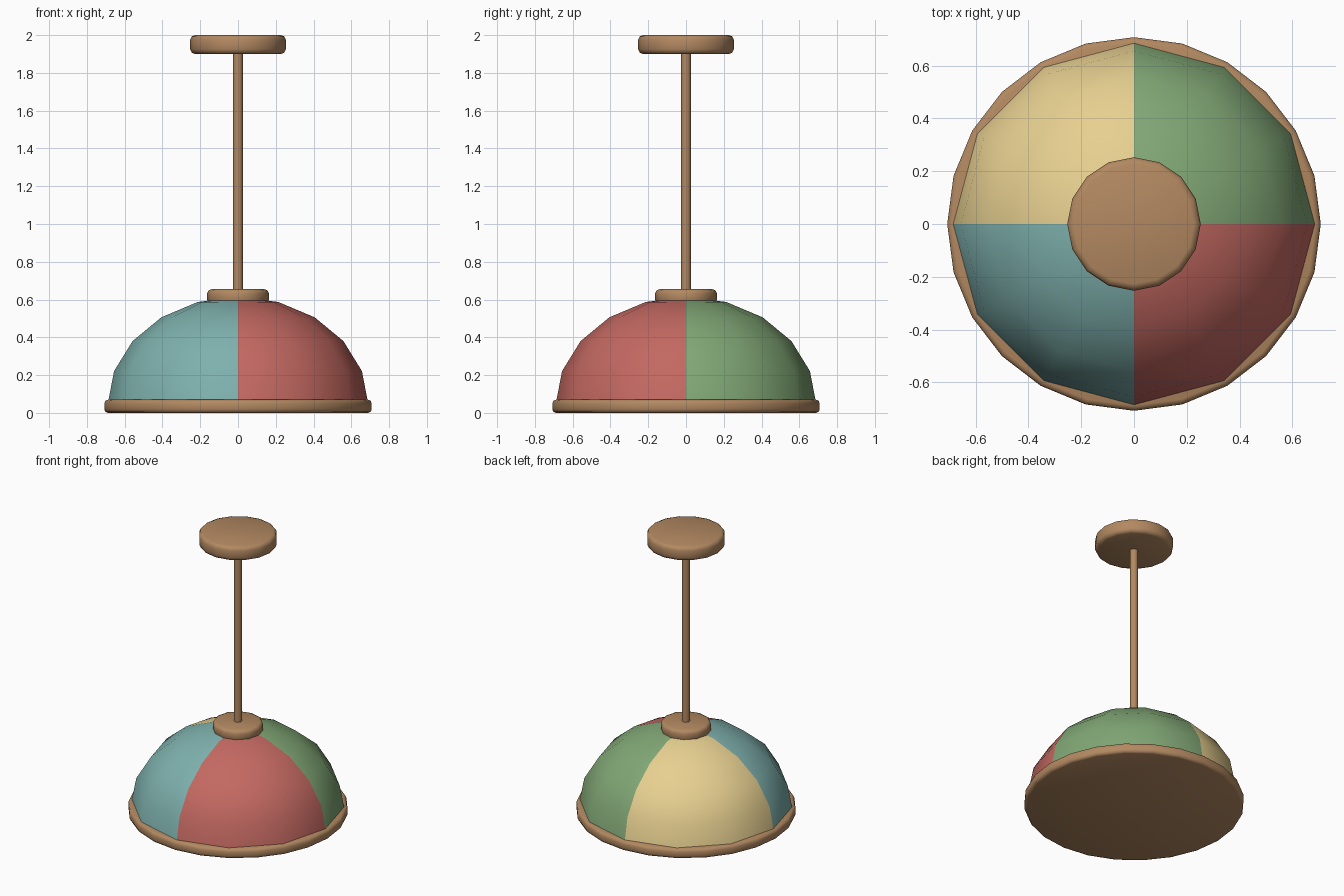
import bpy
import bmesh
import math

if "Cube" in bpy.data.objects:
    bpy.data.objects.remove(bpy.data.objects["Cube"])


def material(name, rgb):
    m = bpy.data.materials.new(name)
    m.diffuse_color = (*rgb, 1)
    m.use_nodes = True
    m.node_tree.nodes["Principled BSDF"].inputs["Base Color"].default_value = m.diffuse_color
    return m


bronze = material("bronze", (0.45, 0.25, 0.12))
glass = [
    material("green_glass", (0.22, 0.39, 0.18)),
    material("yellow_glass", (0.80, 0.63, 0.28)),
    material("teal_glass", (0.21, 0.44, 0.42)),
    material("red_glass", (0.55, 0.14, 0.12)),
]


def disc(name, sides, radius, z0, z1, bevel=0):
    """Upright bronze cylinder with optionally rounded rims."""
    bpy.ops.mesh.primitive_cylinder_add(
        vertices=sides, radius=radius, depth=z1 - z0, location=(0, 0, (z0 + z1) / 2))
    ob = bpy.context.object
    ob.name = name
    ob.data.materials.append(bronze)
    if bevel:
        mod = ob.modifiers.new("rounded_edges", 'BEVEL')
        mod.width = bevel
        mod.segments = 2
        mod.limit_method = 'ANGLE'
        mod.angle_limit = math.radians(60)
        bpy.ops.object.modifier_apply(modifier=mod.name)
    bpy.ops.object.shade_smooth_by_angle(angle=math.radians(50))
    return ob


# Metal parts, bottom to top
disc("shade_rim", 24, 0.708, 0.0, 0.07, 0.02)
disc("shade_collar", 12, 0.163, 0.575, 0.655, 0.022)
disc("hanging_rod", 12, 0.026, 0.62, 1.92)
disc("ceiling_canopy", 16, 0.253, 1.9, 2.0, 0.025)

# Flattened half-sphere shade, one glass colour per quarter
bm = bmesh.new()
bmesh.ops.create_uvsphere(bm, u_segments=12, v_segments=10, radius=1)
bmesh.ops.delete(bm, geom=[v for v in bm.verts if v.co.z < -0.01], context='VERTS')
bmesh.ops.scale(bm, vec=(0.69, 0.69, 0.57), verts=bm.verts)
for f in bm.faces:
    c = f.calc_center_median()
    f.material_index = int((math.atan2(c.y, c.x) % math.tau) // (math.pi / 2))
    f.smooth = True
mesh = bpy.data.meshes.new("glass_shade")
bm.to_mesh(mesh)
bm.free()
for m in glass:
    mesh.materials.append(m)
shade = bpy.data.objects.new("glass_shade", mesh)
shade.location.z = 0.045
bpy.context.collection.objects.link(shade)
